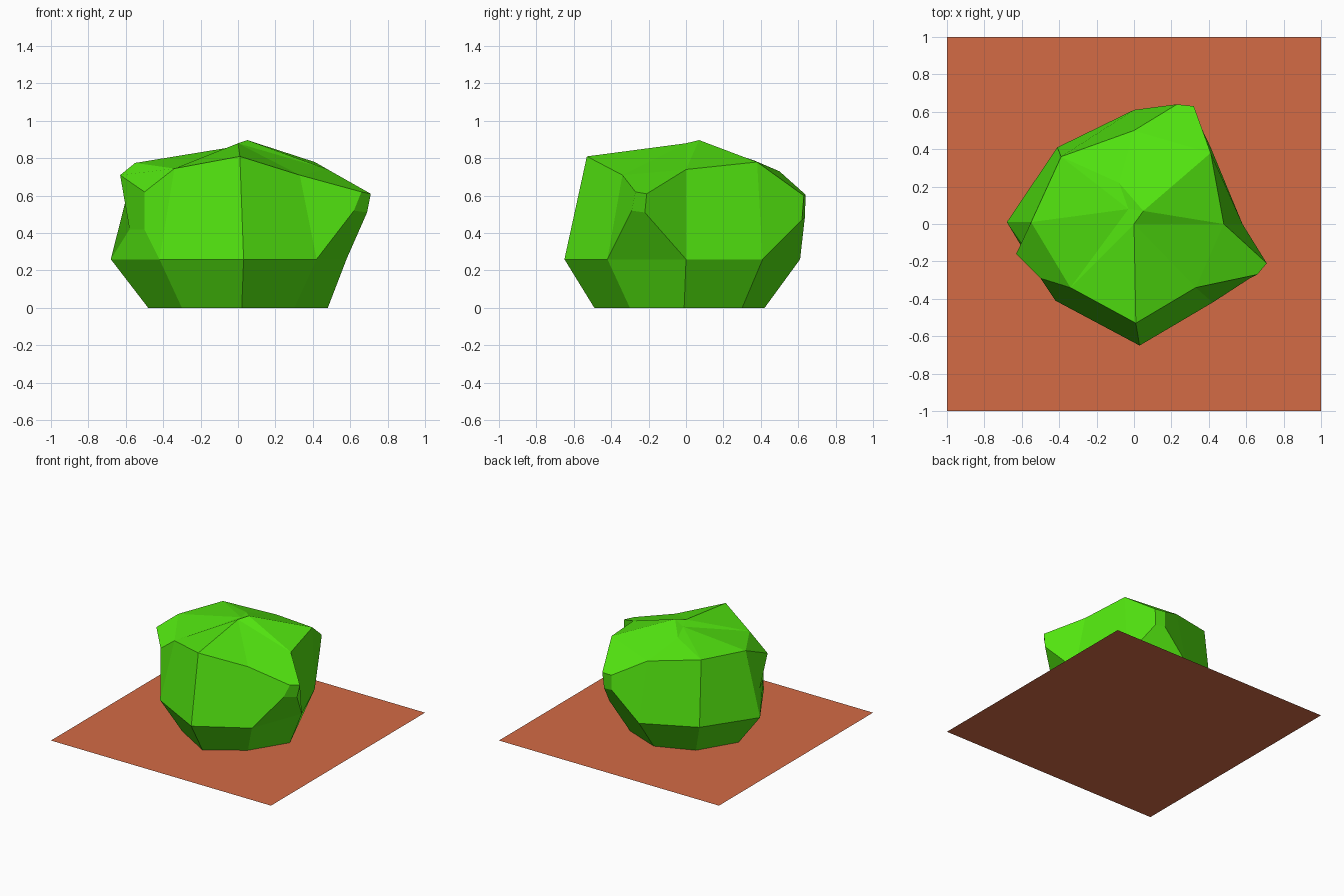
import bpy, bmesh

if "Cube" in bpy.data.objects:
    bpy.data.objects.remove(bpy.data.objects["Cube"])


def material(name, rgb):
    m = bpy.data.materials.new(name)
    m.diffuse_color = (*rgb, 1)
    m.use_nodes = True
    m.node_tree.nodes["Principled BSDF"].inputs["Base Color"].default_value = m.diffuse_color
    return m


def finish(bm, name, mat):
    me = bpy.data.meshes.new(name)
    bm.to_mesh(me)
    bm.free()
    me.materials.append(mat)
    ob = bpy.data.objects.new(name, me)
    bpy.context.collection.objects.link(ob)
    return ob


leaf_green = material("leaf_green", (0.084, 0.776, 0.005))
terracotta = material("terracotta", (0.658, 0.147, 0.06))

# Flat square of ground
bm = bmesh.new()
bmesh.ops.create_grid(bm, x_segments=1, y_segments=1, size=1)
finish(bm, "ground_tile", terracotta)

# Bush: three eight-sided rings, counter-clockwise from the front
foot = [(0.02, -0.49), (0.3, -0.3), (0.48, -0.01), (0.3, 0.3),
        (0, 0.42), (-0.3, 0.3), (-0.48, 0), (-0.3, -0.3)]
belly = [(0.03, -0.65), (0.42, -0.42), (0.58, 0), (0.41, 0.41),
         (0, 0.61), (-0.41, 0.41), (-0.68, 0.01), (-0.42, -0.41)]
shoulder = [(0.01, -0.53, 0.81), (0.33, -0.34, 0.71), (0.48, 0, 0.74), (0.41, 0.38, 0.78),
            (0, 0.5, 0.73), (-0.39, 0.36, 0.79), (-0.55, 0.01, 0.775), (-0.34, -0.34, 0.745)]

# Knobs pushed out of three side panels: lower left, lower right, upper right, upper left
knobs = {
    1: [(0.62, -0.29, 0.52), (0.69, -0.22, 0.51), (0.71, -0.21, 0.61), (0.66, -0.27, 0.62)],
    3: [(0.31, 0.62, 0.47), (0.23, 0.635, 0.48), (0.23, 0.64, 0.605), (0.32, 0.63, 0.6)],
    6: [(-0.58, -0.13, 0.42), (-0.5, -0.29, 0.42), (-0.5, -0.29, 0.62), (-0.63, -0.16, 0.71)],
}

bm = bmesh.new()
a = [bm.verts.new((x, y, 0)) for x, y in foot]
b = [bm.verts.new((x, y, 0.26)) for x, y in belly]
c = [bm.verts.new(p) for p in shoulder]

for i in range(8):
    j = (i + 1) % 8
    bm.faces.new((a[i], a[j], b[j], b[i]))
    panel = [b[i], b[j], c[j], c[i]]
    if i in knobs:
        tip = [bm.verts.new(p) for p in knobs[i]]
        bm.faces.new(tip)
        for k in range(4):
            n = (k + 1) % 4
            bm.faces.new((panel[k], panel[n], tip[n], tip[k]))
    else:
        bm.faces.new(panel)

# Crown: hub, raised peak and ridge, and the small hollow beside them
hub, peak, ridge, hollow = [bm.verts.new(p) for p in (
    (0, 0, 0.88), (0.05, 0.07, 0.897), (-0.08, 0.22, 0.836), (-0.03, 0.08, 0.86))]
for tri in ((c[0], c[1], hub), (c[1], c[2], hub), (c[2], peak, hub), (c[2], c[3], peak),
            (c[3], c[4], peak), (c[4], ridge, peak), (c[4], c[5], ridge),
            (c[5], hollow, ridge), (c[5], c[6], hollow), (c[6], c[7], hollow),
            (c[7], hub, hollow), (c[7], c[0], hub), (hollow, hub, peak), (hollow, peak, ridge)):
    bm.faces.new(tri)
finish(bm, "bush", leaf_green)
